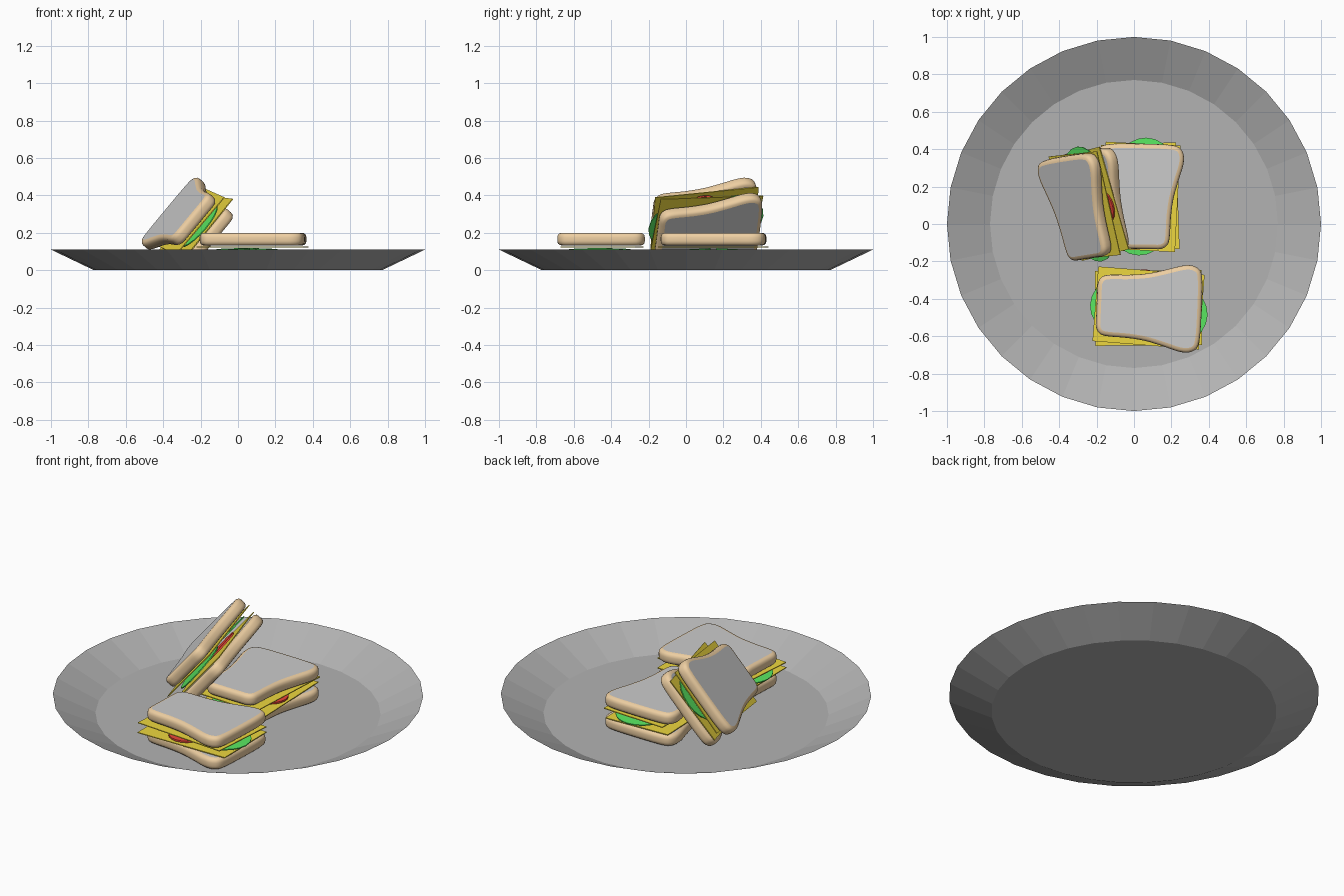
import bpy, math
from mathutils import Vector, Matrix

if "Cube" in bpy.data.objects:
    bpy.data.objects.remove(bpy.data.objects["Cube"])


def material(name, rgb):
    m = bpy.data.materials.new(name)
    m.diffuse_color = (*rgb, 1)
    m.use_nodes = True
    m.node_tree.nodes["Principled BSDF"].inputs["Base Color"].default_value = m.diffuse_color
    return m


PLATE = material("plate_grey", (0.45, 0.45, 0.45))
CRUST = material("crust_tan", (0.85, 0.62, 0.36))
CRUMB = material("crumb_white", (0.8, 0.8, 0.8))
CHEESE = material("cheese_yellow", (0.85, 0.68, 0.05))
LETTUCE = material("lettuce_green", (0.1, 0.8, 0.12))
TOMATO = material("tomato_red", (0.85, 0.06, 0.04))


def loft(name, rings, mats, matrix=None, top=True, smooth=False):
    """Skin a stack of equal rings; caps use the last material."""
    n = len(rings[0])
    verts = [p for r in rings for p in r]
    faces = [(k * n + i, k * n + (i + 1) % n, (k + 1) * n + (i + 1) % n, (k + 1) * n + i)
             for k in range(len(rings) - 1) for i in range(n)]
    sides = len(faces)
    faces.append(tuple(reversed(range(n))))
    if top:
        faces.append(tuple(range(len(verts) - n, len(verts))))
    me = bpy.data.meshes.new(name)
    me.from_pydata(verts, [], faces)
    for m in mats:
        me.materials.append(m)
    for p in me.polygons:
        p.use_smooth = smooth and p.index < sides
        p.material_index = 0 if p.index < sides else len(mats) - 1
    ob = bpy.data.objects.new(name, me)
    bpy.context.collection.objects.link(ob)
    if matrix:
        ob.matrix_world = matrix
    return ob


def circle(r, z, n, rx=1.0):
    return [(r * rx * math.cos(2 * math.pi * i / n), r * math.sin(2 * math.pi * i / n), z)
            for i in range(n)]


# Bread outline: mirrored half profile, rounded with a closed spline
HALF = [(0.06, -0.28), (0.12, -0.278), (0.154, -0.255), (0.165, -0.21), (0.169, -0.11),
        (0.181, -0.01), (0.207, 0.09), (0.23, 0.17), (0.232, 0.225), (0.207, 0.266),
        (0.15, 0.279), (0.06, 0.282)]
CTRL = [Vector(p) for p in HALF] + [Vector((-x, y)) for x, y in reversed(HALF)]
OUTLINE = []
for i in range(len(CTRL)):
    a, b, c, d = (CTRL[(i + k) % len(CTRL)] for k in (-1, 0, 1, 2))
    for t in (0, 1 / 3, 2 / 3):
        OUTLINE.append(0.5 * (2 * b + (c - a) * t + (2 * a - 5 * b + 4 * c - d) * t * t
                              + (3 * b - a - 3 * c + d) * t ** 3))


def bread_ring(inset, z):
    pts, n = [], len(OUTLINE)
    for i, p in enumerate(OUTLINE):
        tan = (OUTLINE[(i + 1) % n] - OUTLINE[i - 1]).normalized()
        pts.append((p.x - tan.y * inset, p.y + tan.x * inset, z))
    return pts


CRUST_PROFILE = [(0.024, 0), (0.012, 0.003), (0.003, 0.011), (0, 0.024),
                 (0, 0.044), (0.003, 0.057), (0.012, 0.065), (0.024, 0.068)]


def place(x, y, z, spin=0, tilt_x=0, tilt_y=0):
    return (Matrix.Translation((x, y, z)) @ Matrix.Rotation(math.radians(spin), 4, 'Z')
            @ Matrix.Rotation(math.radians(tilt_x), 4, 'X')
            @ Matrix.Rotation(math.radians(tilt_y), 4, 'Y'))


def sandwich(tag, m):
    # Two slices of bread
    for part, z in (("bottom_bread", 0), ("top_bread", 0.128)):
        loft(f"{tag}_{part}", [bread_ring(i, h) for i, h in CRUST_PROFILE],
             [CRUST, CRUMB], m @ place(0, 0, z), smooth=True)
    # Cheese sheets
    for part, z, spin in (("lower_cheese", 0.073, 3), ("upper_cheese", 0.118, -2)):
        rings = [[(sx * 0.2, sy * 0.285, h) for sx, sy in ((-1, -1), (1, -1), (1, 1), (-1, 1))]
                 for h in (0, 0.005)]
        loft(f"{tag}_{part}", rings, [CHEESE], m @ place(0.004, -0.002, z, spin))
    # Lettuce leaves sticking out at both ends
    for part, x, y, tilt in (("front_lettuce", 0.0, -0.165, 3), ("back_lettuce", 0.03, 0.165, -3)):
        loft(f"{tag}_{part}", [circle(0.15, 0, 20), circle(0.15, 0.006, 20)],
             [LETTUCE], m @ place(x, y, 0.1, 0, tilt))
    # Tomato slices showing at the waist
    for part, s in (("left_tomato", -1), ("right_tomato", 1)):
        loft(f"{tag}_{part}", [circle(0.1, 0, 20), circle(0.1, 0.01, 20)],
             [TOMATO], m @ place(s * 0.102, -0.03, 0.088))


# Plate: flat floor with a flared rim
loft("plate", [circle(0.77, 0, 32), circle(1.0, 0.11, 32)], [PLATE], top=False)

# Two sandwiches lying flat
sandwich("middle_sandwich", place(0.03, 0.147, 0.004, -1))
sandwich("front_sandwich", place(0.08, -0.445, 0.004, -92.5))

# One sandwich leaning on the middle one
v = Vector((-0.24, 0.96, 0.07)).normalized()
u = Vector((0.64, 0.104, 0.77))
u = (u - v * u.dot(v)).normalized()
n = u.cross(v)
lean = Matrix((u, v, n)).transposed().to_4x4()
lean.translation = Vector((-0.322, 0.082, 0.31)) - n * 0.196
sandwich("leaning_sandwich", lean)
